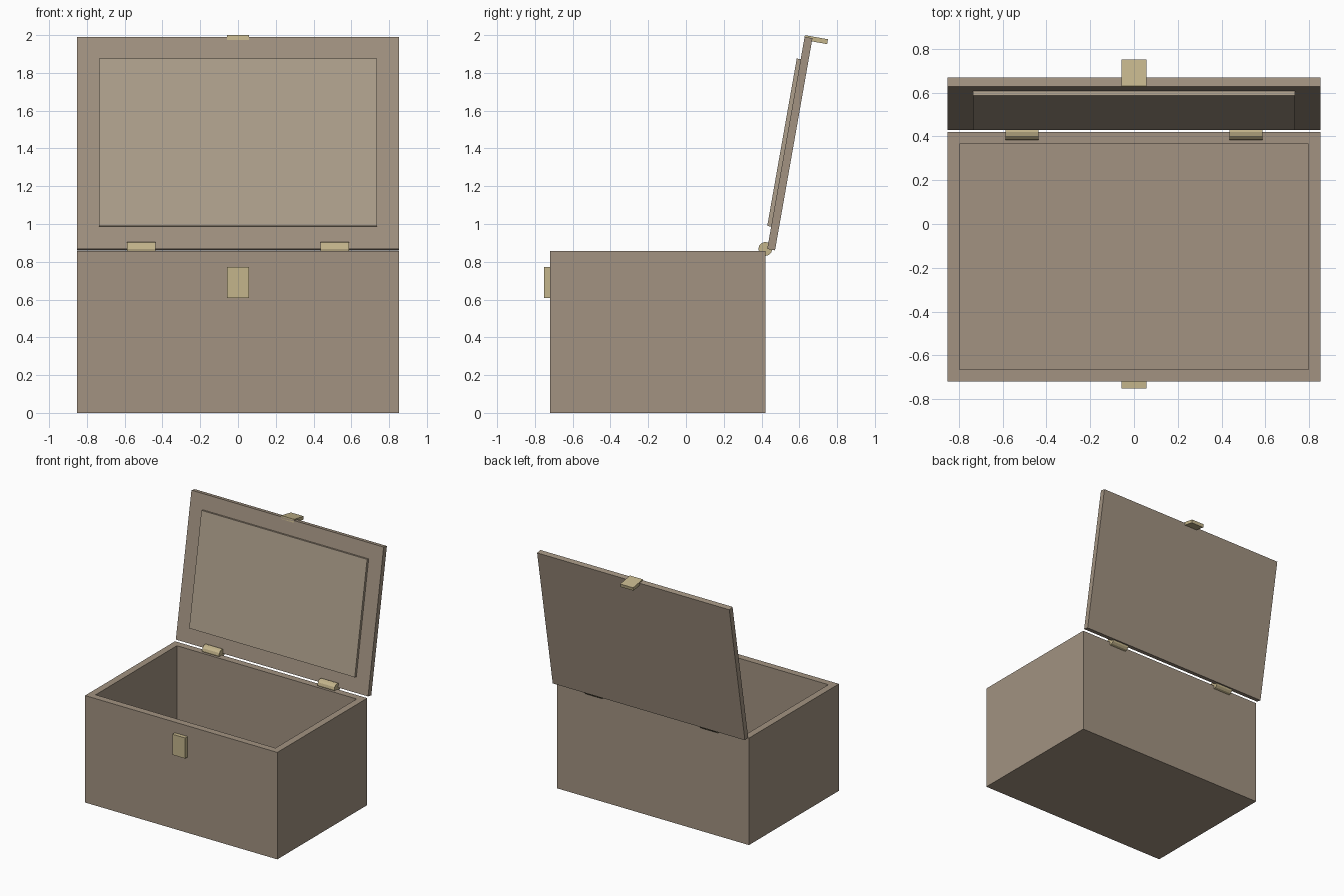
import bpy, bmesh
from math import radians, pi
from mathutils import Matrix

if "Cube" in bpy.data.objects:
    bpy.data.objects.remove(bpy.data.objects["Cube"])


def material(name, rgb):
    m = bpy.data.materials.new(name)
    m.diffuse_color = (*rgb, 1)
    m.use_nodes = True
    m.node_tree.nodes["Principled BSDF"].inputs["Base Color"].default_value = m.diffuse_color
    return m


wood = material("wood", (0.36, 0.29, 0.22))
lining = material("lining", (0.42, 0.345, 0.26))
brass = material("brass", (0.55, 0.46, 0.26))


def finish(name, bm, mat, matrix=Matrix()):
    bm.transform(matrix)
    bmesh.ops.recalc_face_normals(bm, faces=bm.faces)
    me = bpy.data.meshes.new(name)
    bm.to_mesh(me)
    bm.free()
    me.materials.append(mat)
    ob = bpy.data.objects.new(name, me)
    bpy.context.collection.objects.link(ob)
    return ob


def block(half_x, y0, y1, z0, z1):
    bm = bmesh.new()
    bmesh.ops.create_cube(bm, size=1)
    bm.transform(Matrix.Translation((0, (y0 + y1) / 2, (z0 + z1) / 2))
                 @ Matrix.Diagonal((2 * half_x, y1 - y0, z1 - z0, 1)))
    return bm


W, FRONT, BACK, H, WALL = 0.853, -0.72, 0.42, 0.858, 0.055
DEPTH = BACK - FRONT

# Open box: inset the top face, then sink it to form the cavity
bm = block(W, FRONT, BACK, 0, H)
top = max(bm.faces, key=lambda f: f.calc_center_median().z)
bmesh.ops.inset_region(bm, faces=[top], thickness=WALL, use_even_offset=True)
floor = bmesh.ops.extrude_face_region(bm, geom=[top])["geom"]
bmesh.ops.delete(bm, geom=[top], context='FACES_ONLY')
for v in floor:
    if isinstance(v, bmesh.types.BMVert):
        v.co.z = WALL
finish("box_body", bm, wood)

# Lid parts, modelled closed (y = 0 at the hinge edge) and swung open 100 degrees
swing = Matrix.Translation((0, 0.43, 0.868)) @ Matrix.Rotation(radians(-100), 4, 'X')
finish("lid", block(W, -DEPTH, 0, 0, 0.042), wood, swing)
finish("lid_inner_panel", block(0.735, -1.02, -0.12, -0.021, 0), lining, swing)
finish("lid_clasp", block(0.057, -1.149, -1.123, 0, 0.124), brass, swing)

# Latch plate on the front
finish("latch_plate", block(0.057, -0.752, FRONT, 0.608, 0.773), brass)

# Hinge barrels
for side, x in (("left", -0.512), ("right", 0.512)):
    bm = bmesh.new()
    bmesh.ops.create_cone(bm, cap_ends=True, segments=12, radius1=0.037,
                          radius2=0.037, depth=0.15)
    finish("hinge_" + side, bm, brass, Matrix.Translation((x, BACK, 0.868))
           @ Matrix.Rotation(pi / 2, 4, 'Y'))
